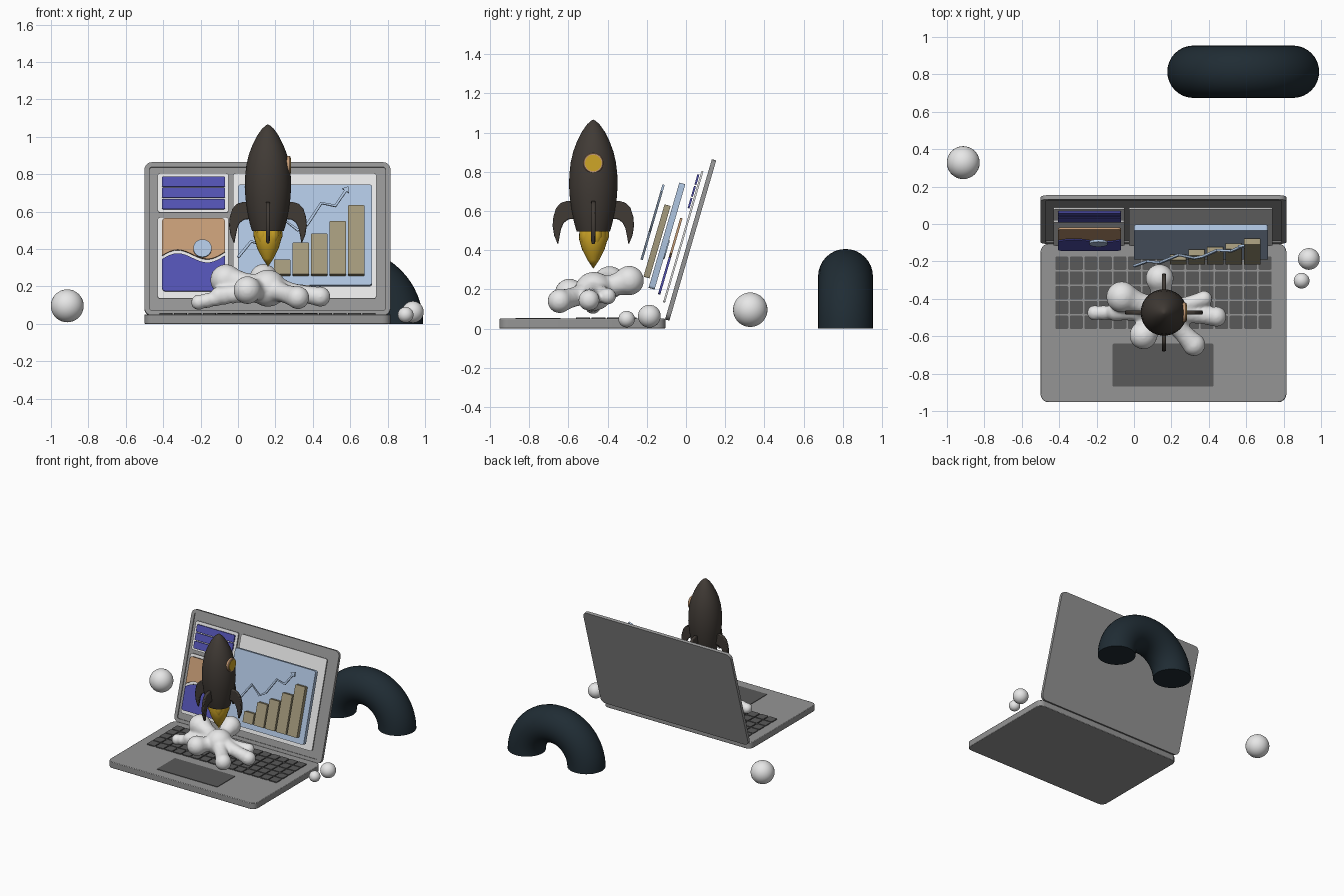
import bpy, bmesh, math
from mathutils import Matrix, Vector
from math import sin, cos, pi

if "Cube" in bpy.data.objects:
    bpy.data.objects.remove(bpy.data.objects["Cube"])


def mat(name, r, g, b):
    m = bpy.data.materials.new(name)
    m.diffuse_color = (r, g, b, 1)
    m.use_nodes = True
    m.node_tree.nodes["Principled BSDF"].inputs["Base Color"].default_value = m.diffuse_color
    return m


GREY = mat("case grey", .3, .3, .3)
DARK = mat("key dark grey", .1, .1, .1)
WHITE = mat("white", .8, .8, .8)
BLUE = mat("light blue", .42, .55, .74)
PURPLE = mat("indigo", .085, .085, .45)
TAN = mat("tan orange", .56, .33, .18)
OLIVE = mat("khaki", .37, .32, .2)
BROWN = mat("dark brown", .052, .043, .036)
GOLD = mat("gold", .62, .38, .02)
NAVY = mat("dark navy", .014, .025, .034)


def finish(name, bm, material, angle=35):
    bmesh.ops.recalc_face_normals(bm, faces=bm.faces)
    me = bpy.data.meshes.new(name)
    bm.to_mesh(me)
    bm.free()
    me.materials.append(material)
    me.shade_smooth()
    me.set_sharp_from_angle(angle=math.radians(angle))
    ob = bpy.data.objects.new(name, me)
    bpy.context.collection.objects.link(ob)
    return ob


def rrect(x0, x1, y0, y1, r, n=5):
    pts = []
    for cx, cy, a0 in ((x1 - r, y1 - r, 0), (x0 + r, y1 - r, 90), (x0 + r, y0 + r, 180), (x1 - r, y0 + r, 270)):
        for i in range(n + 1):
            a = math.radians(a0 + 90 * i / n)
            pts.append((cx + r * cos(a), cy + r * sin(a)))
    return pts


def prism(name, outlines, h0, h1, material, frame=Matrix(), recess=None, bevel=0):
    """Extrude one or more 2D outlines from h0 to h1 in the given frame."""
    bm = bmesh.new()
    for pts in outlines:
        lo = [bm.verts.new((x, y, h0)) for x, y in pts]
        hi = [bm.verts.new((x, y, h1)) for x, y in pts]
        bm.faces.new(lo[::-1])
        top = bm.faces.new(hi)
        for i in range(len(pts)):
            j = (i + 1) % len(pts)
            bm.faces.new((lo[i], lo[j], hi[j], hi[i]))
        if recess:
            bm.normal_update()
            bmesh.ops.inset_region(bm, faces=[top], thickness=recess[0])
            e = bmesh.ops.extrude_discrete_faces(bm, faces=[top])
            bmesh.ops.translate(bm, verts=e["faces"][0].verts, vec=(0, 0, -recess[1]))
    bm.transform(frame)
    ob = finish(name, bm, material)
    if bevel:
        m = ob.modifiers.new("Bevel", 'BEVEL')
        m.width, m.segments, m.limit_method = bevel, 2, 'ANGLE'
    return ob


def lathe(name, profile, centre, material, n=40, frame=Matrix()):
    """Spin (radius, z) points around the vertical line through centre."""
    bm = bmesh.new()
    rings = []
    for r, z in profile:
        if r == 0:
            rings.append([bm.verts.new((0, 0, z))] * n)
        else:
            rings.append([bm.verts.new((r * cos(2 * pi * i / n), r * sin(2 * pi * i / n), z)) for i in range(n)])
    for a, b in zip(rings, rings[1:]):
        for i in range(n):
            j = (i + 1) % n
            bm.faces.new(list(dict.fromkeys((a[i], a[j], b[j], b[i]))))
    for ring in (rings[0], rings[-1]):
        if ring[0] is not ring[1]:
            bm.faces.new(ring)
    bm.transform(Matrix.Translation(centre) @ frame)
    return finish(name, bm, material)


# laptop base, keys and trackpad
prism("laptop_base", [rrect(-.5, .815, -.953, -.105, .045)], 0, .05, GREY, bevel=.004)
px, py = 1.165 / 15, .395 / 5
keys = [rrect(-.425 + i * px + .004, -.425 + (i + 1) * px - .004,
              -.565 + j * py + .004, -.565 + (j + 1) * py - .004, .006, 2) for i in range(15) for j in range(5)]
prism("keys", keys, .045, .057, DARK)
prism("trackpad", [rrect(-.115, .425, -.87, -.64, .008)], .045, .054, DARK)

# tilted lid: local axes are x, up along the screen, and out of the screen
t = math.radians(16.3)
S, C = sin(t), cos(t)
LID = Matrix(((1, 0, 0, 0), (0, S, -C, -.105), (0, C, S, .05), (0, 0, 0, 1)))
prism("lid", [rrect(-.5, .815, -.004, .848, .04)], -.022, .001, GREY, LID, recess=(.027, .008))


def up(z, n):
    """Height on the grid to distance along the lid."""
    return (z - .05 - S * n) / C


def card(name, x0, x1, z0, z1, n0, n1, material, r=.015):
    return prism(name, [rrect(x0, x1, up(z0, n1), up(z1, n1), r)], n0, n1, material, LID)


# floating white panels
card("panel_top_left", -.43, -.05, .595, .805, .025, .035, WHITE)
card("panel_bottom_left", -.43, -.05, .135, .57, .025, .035, WHITE)
card("panel_right", -.027, .74, .135, .805, .025, .035, WHITE)
# list lines
for i in range(3):
    card("list_line_%d" % (i + 1), -.406, -.07, .735 - .06 * i, .788 - .06 * i, .04, .05, PURPLE, .005)
# picture card split by a wave, with a disc
wave = []
for i in range(17):
    s = i / 16
    wave.append((-.406 + .336 * s, up(.345 + .03 * s + .032 * sin(2 * pi * s * .95 + .25), .07)))
sky = rrect(-.406, -.07, up(.3, .07), up(.565, .07), .02)[:12]
ground = rrect(-.406, -.07, up(.175, .07), up(.5, .07), .02)[12:]
prism("picture_upper", [sky + [(x, u + .012) for x, u in wave]], .06, .072, TAN, LID)
prism("picture_lower", [ground + [(x, u - .008) for x, u in wave[::-1]]], .06, .072, PURPLE, LID)
uc = up(.404, .1)
prism("picture_disc", [[(-.19 + .049 * cos(a * pi / 16), uc + .049 * sin(a * pi / 16)) for a in range(32)]],
      .09, .103, BLUE, LID)
# chart plate, bars and arrow
card("chart_plate", 0, .717, .208, .745, .095, .127, BLUE)
for i, z in enumerate((.345, .435, .482, .55, .634)):
    x = .192 + .099 * i
    card("chart_bar_%d" % (i + 1), x, x + .088, .265, z, .136, .168, OLIVE, .006)
line = [(.0, .355), (.07, .44), (.14, .42), (.24, .56), (.32, .5), (.37, .53), (.445, .645), (.52, .63), (.575, .71)]
path = [Vector((x, up(z, .2))) for x, z in line]
w = .007
sides = []
for i, p in enumerate(path):
    d = (path[min(i + 1, len(path) - 1)] - path[max(i - 1, 0)]).normalized()
    sides.append((p + Vector((-d.y, d.x)) * w, p - Vector((-d.y, d.x)) * w))
d = (path[-1] - path[-2]).normalized()
q = Vector((-d.y, d.x))
head = [path[-1] + q * .022, path[-1] + d * .03, path[-1] - q * .022]
prism("trend_arrow", [[a for a, b in sides] + head + [b for a, b in sides[::-1]]], .195, .207, BLUE, LID)

# rocket body
RX, RY = .16, -.473
body = [(.085, .495), (.098, .54), (.11, .6), (.12, .67), (.124, .73), (.122, .79), (.115, .85), (.102, .905),
        (.083, .955), (.058, 1.005), (.032, 1.042), (.012, 1.06), (0, 1.066)]
lathe("rocket_body", body, (RX, RY, 0), BROWN, 48)
# four swept fins
fin = [(.09, .645), (.13, .652), (.165, .642), (.19, .615), (.204, .57), (.208, .525), (.2, .475), (.18, .427),
       (.172, .47), (.164, .51), (.15, .54), (.125, .558), (.08, .56)]
for k in range(4):
    a = k * pi / 2
    frame = Matrix.Translation((RX, RY, 0)) @ Matrix.Rotation(a, 4, 'Z') @ Matrix.Rotation(pi / 2, 4, 'X')
    prism("rocket_fin_%d" % (k + 1), [fin], -.011, .011, BROWN, frame, bevel=.006)
# round window on the right side
side = Matrix.Rotation(pi / 2, 4, 'Y')
lathe("window_ring", [(.052, .08), (.052, .116), (.048, .121), (.042, .121)], (RX, RY, .845), TAN, 32, side)
lathe("window_glass", [(.042, .1), (.042, .124)], (RX, RY, .845), GOLD, 32, side)
# flame
lathe("flame", [(.07, .505), (.074, .46), (.058, .405), (.03, .35), (0, .305)], (RX, RY, 0), GOLD, 24)
for k in range(5):
    a = 2 * pi * k / 5 + .3
    lathe("flame_tongue_%d" % (k + 1), [(.03, .5), (.033, .47), (.018, .435), (0, .4)],
          (RX + .048 * cos(a), RY + .048 * sin(a), 0), GOLD, 16)

# smoke cloud: blobs joined to the centre by limbs, then fused
blobs = [(-.065, -.39, .235, .084), (.137, -.29, .245, .076), (-.21, -.475, .115, .042), (.05, -.595, .18, .075),
         (.32, -.645, .14, .062), (.375, -.4, .165, .044), (.44, -.495, .145, .055), (-.1, -.47, .15, .05)]
hub = Vector((.16, -.47, .19))
bm = bmesh.new()


def ball(b, p, r, sub=3):
    bmesh.ops.create_icosphere(b, subdivisions=sub, radius=r, matrix=Matrix.Translation(p))


ball(bm, hub, .1)
for x, y, z, r in blobs:
    p = Vector((x, y, z))
    ball(bm, p, r)
    for i in range(1, 8):
        s = i / 8
        ball(bm, hub.lerp(p, s), (.09 * (1 - s) + r * s) * (1 - .3 * sin(pi * s)), 2)
cloud = finish("smoke_cloud", bm, WHITE, 180)
m = cloud.modifiers.new("Fuse", 'REMESH')
m.mode, m.voxel_size, m.use_smooth_shade = 'VOXEL', .009, True
m = cloud.modifiers.new("Soften", 'SMOOTH')
m.factor, m.iterations = .5, 8

# loose balls
for name, p, r in (("ball_left", (-.913, .328, .096), .088), ("ball_right", (.935, -.187, .063), .058),
                   ("ball_right_small", (.896, -.303, .048), .042)):
    bm = bmesh.new()
    bmesh.ops.create_uvsphere(bm, u_segments=32, v_segments=16, radius=r, matrix=Matrix.Translation(p))
    finish(name, bm, WHITE, 60)

# half-ring arch behind the laptop
bm = bmesh.new()
rings = []
for i in range(33):
    a = pi * i / 32
    rings.append([])
    for j in range(32):
        b = 2 * pi * j / 32
        R = .266 + .14 * cos(b)
        rings[-1].append(bm.verts.new((.584 + R * cos(a), .814 + .14 * sin(b), R * sin(a))))
for a, b in zip(rings, rings[1:]):
    for j in range(32):
        k = (j + 1) % 32
        bm.faces.new((a[j], a[k], b[k], b[j]))
bm.faces.new(rings[0])
bm.faces.new(rings[-1])
finish("arch", bm, NAVY)
